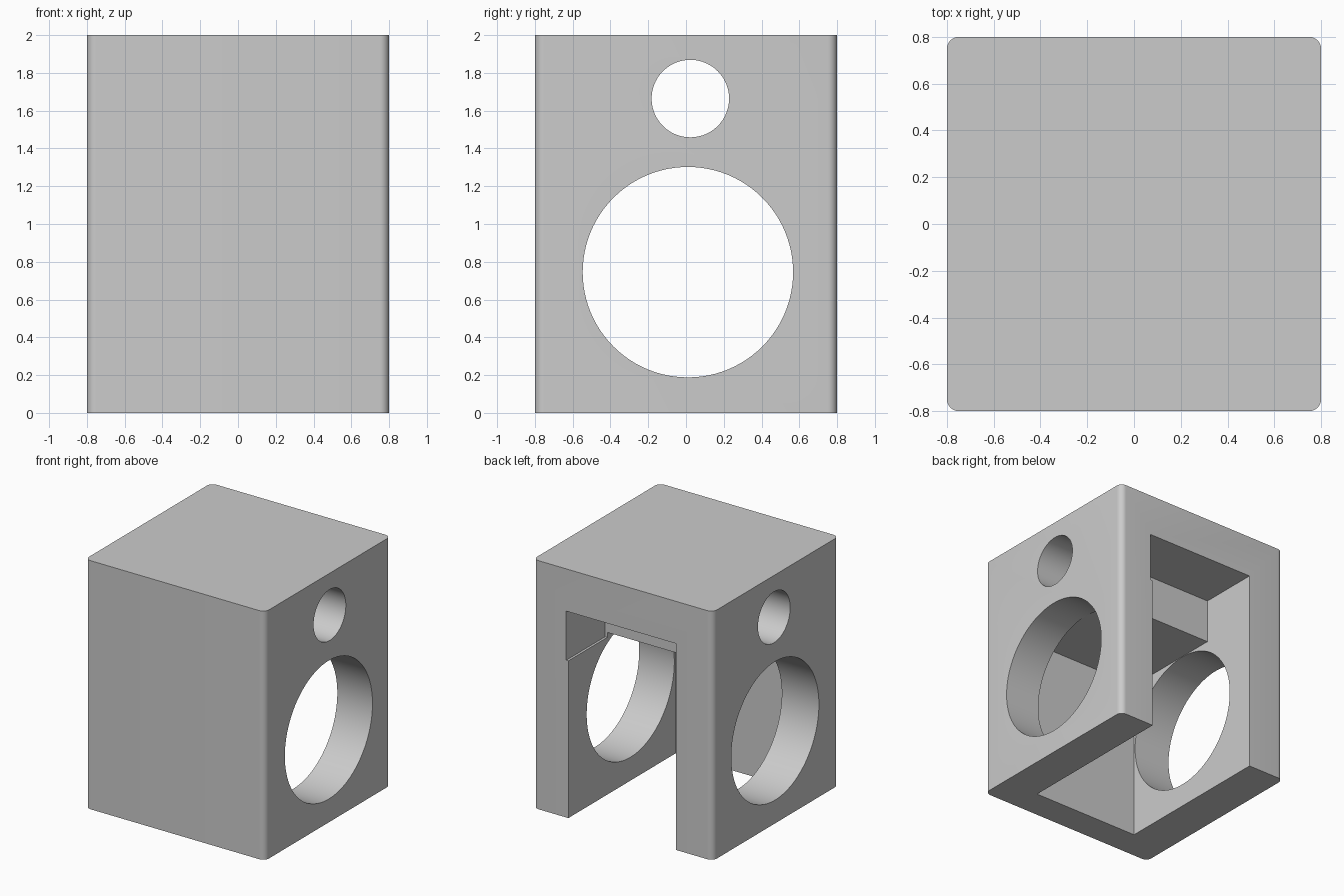
import bpy, bmesh, math
from mathutils import Matrix, Vector

if "Cube" in bpy.data.objects:
    bpy.data.objects.remove(bpy.data.objects["Cube"], do_unlink=True)

grey = bpy.data.materials.new("plain grey")
grey.use_nodes = True
grey.diffuse_color = (0.6, 0.6, 0.6, 1)
grey.node_tree.nodes["Principled BSDF"].inputs["Base Color"].default_value = (0.6, 0.6, 0.6, 1)


def add_object(name, bm):
    mesh = bpy.data.meshes.new(name)
    bm.to_mesh(mesh)
    bm.free()
    mesh.materials.append(grey)
    obj = bpy.data.objects.new(name, mesh)
    bpy.context.collection.objects.link(obj)
    return obj


def box(name, low, high, corner=0):
    """Box between two corners, with optional rounding of its upright edges."""
    low, high = Vector(low), Vector(high)
    bm = bmesh.new()
    bmesh.ops.create_cube(bm, size=1, matrix=Matrix.Translation((low + high) / 2)
                          @ Matrix.Diagonal((*(high - low), 1)))
    if corner:
        upright = [e for e in bm.edges
                   if abs(e.verts[0].co.z - e.verts[1].co.z) > 0.1]
        bmesh.ops.bevel(bm, geom=upright, offset=corner, segments=8,
                        profile=0.5, affect='EDGES')
    return add_object(name, bm)


def side_bore(name, y, z, radius):
    """Cylinder running from side to side."""
    bm = bmesh.new()
    bmesh.ops.create_cone(bm, cap_ends=True, segments=96, radius1=radius,
                          radius2=radius, depth=2,
                          matrix=Matrix.Translation((0, y, z))
                          @ Matrix.Rotation(math.pi / 2, 4, 'Y'))
    return add_object(name, bm)


# Solid block with rounded upright corners
housing = box("housing", (-0.8, -0.8, 0), (0.8, 0.8, 2), corner=0.05)

# Cavity open below and behind, stepped upper recess, two cross bores
cutters = [
    box("cavity_cutter", (-0.47, -0.56, -0.2), (0.487, 1, 1.305)),
    box("recess_cutter", (-0.47, 0.305, 1.265), (0.506, 1, 1.66)),
    side_bore("large_bore_cutter", 0.01, 0.745, 0.557),
    side_bore("small_bore_cutter", 0.023, 1.664, 0.205),
]
bpy.context.view_layer.objects.active = housing
for cutter in cutters:
    cutter.hide_render = True
    cut = housing.modifiers.new(cutter.name, 'BOOLEAN')
    cut.operation = 'DIFFERENCE'
    cut.solver = 'EXACT'
    cut.object = cutter
    bpy.ops.object.modifier_apply(modifier=cut.name)
    bpy.data.objects.remove(cutter, do_unlink=True)

# Smooth curved walls, crisp edges
bpy.ops.object.select_all(action='DESELECT')
housing.select_set(True)
bpy.ops.object.shade_smooth_by_angle(angle=math.radians(30))
